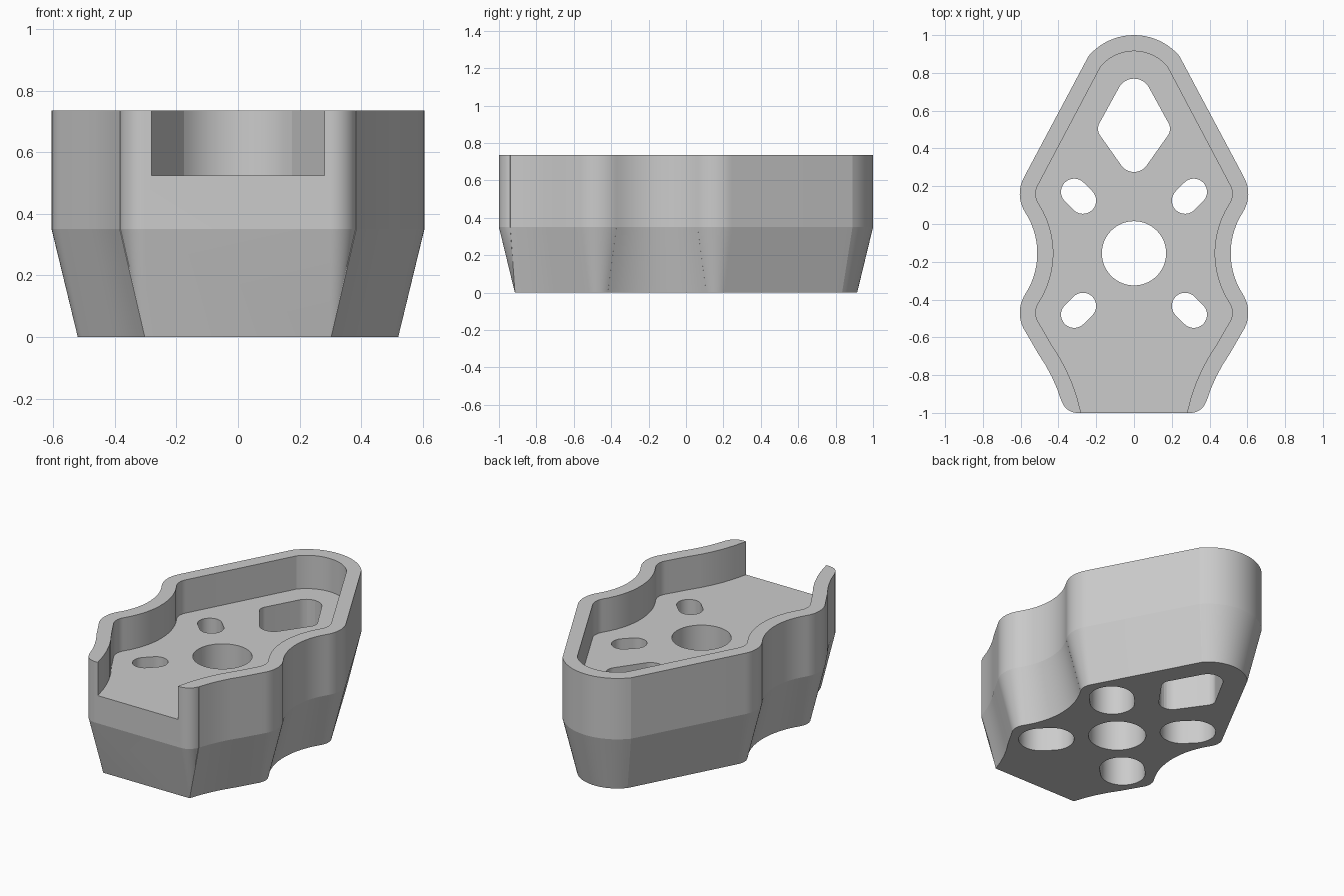
import bpy, bmesh, math
from mathutils import Vector

if "Cube" in bpy.data.objects:
    bpy.data.objects.remove(bpy.data.objects["Cube"])

TOP, FLOOR, CREASE, STEP, WALL = 0.735, 0.525, 0.35, 0.40, 0.085

grey = bpy.data.materials.new("plain grey")
grey.diffuse_color = (0.6, 0.6, 0.6, 1)
grey.use_nodes = True
grey.node_tree.nodes["Principled BSDF"].inputs["Base Color"].default_value = grey.diffuse_color

# Right half of the plan: centre x, y, radius, start and end angle, bulge sign
ARCS = [
    (0.0, 0.683, 0.317, 90, 40.8, 1),        # rounded nose
    (0.425, 0.16, 0.18, 28.7, -33, 1),       # rear bulge
    (0.910, -0.155, 0.398, 147, 213, -1),    # waist
    (0.425, -0.47, 0.18, 33, -33, 1),        # front bulge
    (1.230, -1.198, 0.885, 145, 163, -1),    # tapering flank
    (0.300, -0.915, 0.085, -17, -90, 1),     # front corner
]


def half_outline(inset):
    pts = []
    for cx, cy, r, a0, a1, sign in ARCS:
        n = max(3, round(abs(a1 - a0) / 5))
        rad = r - sign * inset
        for i in range(n + 1):
            a = math.radians(a0 + (a1 - a0) * i / n)
            pts.append((cx + rad * math.cos(a), cy + rad * math.sin(a)))
    return pts


def mirrored(half):
    # The first point lies on the centre line
    return half + [(-x, y) for x, y in reversed(half[1:])]


def loft(name, rings):
    """Closed solid through (points, z) rings of equal length."""
    bm = bmesh.new()
    loops = [[bm.verts.new((x, y, z)) for x, y in pts] for pts, z in rings]
    n = len(loops[0])
    for a, b in zip(loops, loops[1:]):
        for i in range(n):
            j = (i + 1) % n
            bm.faces.new((a[i], a[j], b[j], b[i]))
    bm.faces.new(loops[0])
    bm.faces.new(loops[-1])
    bmesh.ops.remove_doubles(bm, verts=bm.verts, dist=1e-5)
    bmesh.ops.recalc_face_normals(bm, faces=bm.faces)
    me = bpy.data.meshes.new(name)
    bm.to_mesh(me)
    bm.free()
    me.materials.append(grey)
    ob = bpy.data.objects.new(name, me)
    bpy.context.collection.objects.link(ob)
    return ob


def slot(cx, cy, dx, dy, r, n=24):
    """Two half circles joined along the direction dx, dy."""
    base = math.atan2(dy, dx)
    pts = []
    for s, off in ((1, -math.pi / 2), (-1, math.pi / 2)):
        for i in range(n + 1):
            a = base + off + math.pi * i / n
            pts.append((cx + s * dx + r * math.cos(a), cy + s * dy + r * math.sin(a)))
    return pts


def rounded_polygon(corners, n=12):
    """Corners are x, y, radius."""
    pts = []
    for i, (x, y, r) in enumerate(corners):
        p = Vector((x, y))
        u = (Vector(corners[i - 1][:2]) - p).normalized()
        v = (Vector(corners[(i + 1) % len(corners)][:2]) - p).normalized()
        half = u.angle(v) / 2
        c = p + (u + v).normalized() * r / math.sin(half)
        s = p + u * r / math.tan(half) - c
        e = p + v * r / math.tan(half) - c
        for k in range(n + 1):
            d = s.lerp(e, k / n).normalized() * r
            pts.append((c.x + d.x, c.y + d.y))
    return pts


# Body: tapered foot below upright sides
outer = mirrored(half_outline(0))
inner_half = half_outline(WALL)
body = loft("mount_body", [(mirrored(inner_half), 0), (outer, CREASE), (outer, TOP)])

cutters = []


def cutter(name, pts, z0, z1):
    ob = loft(name, [(pts, z0), (pts, z1)])
    ob.hide_render = True
    cutters.append(ob)


# Pocket, open through the front
flank = inner_half[:-(round(73 / 5) + 1)]
cutter("pocket_cutter", mirrored(flank + [(0.28, -1.0), (0.24, -1.2)]), FLOOR, 1)

# Round shaft hole and diamond opening
cutter("shaft_cutter", [(0.17 * math.cos(math.tau * i / 64),
                         -0.155 + 0.17 * math.sin(math.tau * i / 64))
                        for i in range(64)], -0.2, 0.65)
cutter("diamond_cutter", rounded_polygon([(0, 0.867, 0.09), (0.2014, 0.5, 0.06),
                                          (0, 0.215, 0.082), (-0.2014, 0.5, 0.06)]),
       -0.2, 0.65)

# Four screw slots with wider recesses from below
for sx in (-1, 1):
    for sy in (-1, 1):
        x, y = sx * 0.2935, -0.155 + sy * 0.302
        d = (sx * 0.023, sy * 0.023)
        cutter("slot_cutter", slot(x, y, *d, 0.07), 0.2, 0.65)
        cutter("recess_cutter", slot(x, y, *d, 0.132), -0.2, STEP)

bpy.context.view_layer.objects.active = body
body.select_set(True)
for c in cutters:
    m = body.modifiers.new("cut", 'BOOLEAN')
    m.operation = 'DIFFERENCE'
    m.solver = 'EXACT'
    m.object = c
    bpy.ops.object.modifier_apply(modifier=m.name)
for c in cutters:
    bpy.data.objects.remove(c)

bpy.ops.object.shade_smooth_by_angle(angle=math.radians(12.5))
